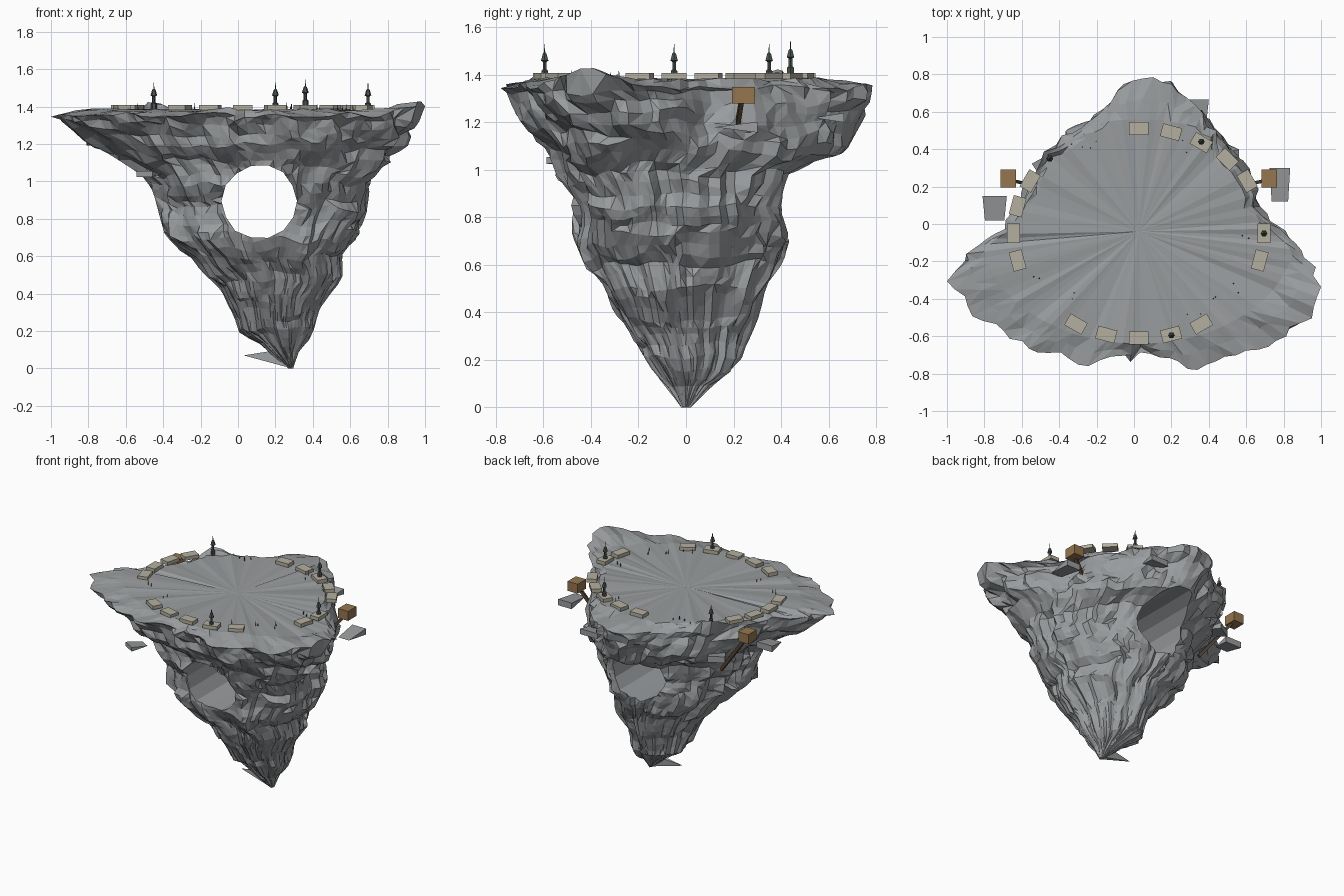
import bpy, bmesh, math, random
from mathutils import Vector, noise

if "Cube" in bpy.data.objects:
    bpy.data.objects.remove(bpy.data.objects["Cube"])

random.seed(4)
COLS, CX = 96, 0.025


def mat(name, rgb):
    m = bpy.data.materials.new(name)
    m.diffuse_color = (*rgb, 1)
    m.use_nodes = True
    m.node_tree.nodes["Principled BSDF"].inputs["Base Color"].default_value = m.diffuse_color
    return m


ROCK = mat("grey_rock", (0.32, 0.335, 0.345))
STONE = mat("pale_stone", (0.46, 0.43, 0.35))
WOOD = mat("wood", (0.30, 0.18, 0.08))
DARKWOOD = mat("dark_wood", (0.09, 0.06, 0.04))
SLATE = mat("dark_slate", (0.07, 0.09, 0.085))


def make(name, verts, faces, material):
    me = bpy.data.meshes.new(name)
    me.from_pydata([tuple(v) for v in verts], [], faces)
    bm = bmesh.new()
    bm.from_mesh(me)
    bmesh.ops.recalc_face_normals(bm, faces=bm.faces)
    bm.to_mesh(me)
    bm.free()
    ob = bpy.data.objects.new(name, me)
    bpy.context.collection.objects.link(ob)
    me.materials.append(material)
    return ob


def box(name, loc, size, rz, material):
    v = [(x * size[0] / 2, y * size[1] / 2, z * size[2] / 2)
         for x in (-1, 1) for y in (-1, 1) for z in (-1, 1)]
    f = [(0, 1, 3, 2), (4, 6, 7, 5), (0, 4, 5, 1), (2, 3, 7, 6), (0, 2, 6, 4), (1, 5, 7, 3)]
    ob = make(name, v, f, material)
    ob.location, ob.rotation_euler = loc, (0, 0, rz)
    return ob


def lathe(name, profile, loc, sides, material):
    v = [(r * math.cos(2 * math.pi * i / sides), r * math.sin(2 * math.pi * i / sides), z)
         for r, z in profile for i in range(sides)]
    f = [(k * sides + i, k * sides + (i + 1) % sides, (k + 1) * sides + (i + 1) % sides, (k + 1) * sides + i)
         for k in range(len(profile) - 1) for i in range(sides)]
    f += [tuple(range(sides)), tuple(range(len(v) - sides, len(v)))]
    make(name, v, f, material).location = loc


# Plan outline of the rim, resampled evenly
PLAN = [(1, -.33), (.93, -.52), (.75, -.62), (.6, -.66), (.45, -.75), (.3, -.78), (.2, -.72), (.05, -.65),
        (-.1, -.71), (-.3, -.73), (-.45, -.66), (-.6, -.65), (-.7, -.58), (-.87, -.48), (-1, -.3),
        (-.93, -.19), (-.85, -.1), (-.7, -.02), (-.64, .1), (-.56, .22), (-.48, .38), (-.37, .46),
        (-.21, .53), (-.13, .64), (-.06, .75), (.1, .79), (.2, .73), (.28, .65), (.42, .5),
        (.47, .37), (.6, .24), (.63, .1), (.71, .02), (.85, -.1), (.95, -.2)]
seg = [Vector(p) for p in PLAN] + [Vector(PLAN[0])]
lens = [(seg[i + 1] - seg[i]).length for i in range(len(PLAN))]
outline = []
for k in range(COLS):
    d, i = k * sum(lens) / COLS, 0
    while d > lens[i]:
        d, i = d - lens[i], i + 1
    outline.append(seg[i].lerp(seg[i + 1], d / lens[i]))

# Silhouette by height: z, left x, right x, front y, back y
LEVELS = [(0.0, .27, .295, -.02, .02), (.1, .16, .33, -.09, .13), (.2, .01, .40, -.17, .23),
          (.4, -.08, .47, -.30, .31), (.5, -.16, .56, -.34, .34), (.6, -.25, .56, -.42, .40),
          (.7, -.39, .64, -.48, .44), (.85, -.43, .69, -.48, .42), (1.0, -.48, .71, -.56, .50),
          (1.05, -.54, .75, -.58, .64), (1.2, -.77, .91, -.70, .74), (1.3, -.91, .95, -.74, .78),
          (1.37, -1, 1, -.78, .785)]


def level(z):
    for a, b in zip(LEVELS, LEVELS[1:]):
        if z <= b[0]:
            t = (z - a[0]) / (b[0] - a[0])
            return [p + (q - p) * t for p, q in zip(a, b)][1:]
    return LEVELS[-1][1:]


# Cliff rings, from the tip up: lobed plan on top, rounder with vertical creases below
NZ = 32
rings = []
for j in range(NZ + 1):
    z = 1.37 * j / NZ
    h = z / 1.37
    blend = .72 * min(1, (1 - h) / .3)
    xl, xr, yl, yr = level(z)
    pts = []
    for p in outline:
        a = math.atan2(p.y / .78, p.x)
        q = p.lerp(Vector((math.cos(a) * .85, math.sin(a) * .75)), blend)
        c, s = math.cos(a), math.sin(a)
        rib = .5 - 2 * abs(noise.noise((c * 3 + .9 * z, s * 3, z * .9)))
        chunk = noise.cell((c * 5 + noise.noise((0, a, z * 4)), s * 5, z * 8))
        strata = noise.noise((c * 2, s * 2, z * 11 + 7))
        fine = noise.noise((c * 14, s * 14, z * 9))
        k = 1 + (.14 * (1 - h) + .04) * rib + .04 * (chunk - .5) + .04 * h * strata + .05 * fine
        if j == NZ:
            k = 1 + .06 * fine
        pts.append(q * k)
    x0, x1 = min(p.x for p in pts), max(p.x for p in pts)
    y0, y1 = min(p.y for p in pts), max(p.y for p in pts)
    ring = []
    for p in pts:
        x = xl + (xr - xl) * (p.x - x0) / (x1 - x0)
        y = yl + (yr - yl) * (p.y - y0) / (y1 - y0)
        dz = .04 * noise.noise((x * 7, y * 7, z * 9)) * min(1, j / 4)
        if j == NZ:
            bump = math.exp(-((x - .93) ** 2 + (y + .4) ** 2) / .03) + math.exp(-((x + .45) ** 2 + (y - .38) ** 2) / .02)
            dz = .07 * bump - .02 + .03 * noise.noise((x * 6, y * 6, 3))
        ring.append((x, y, max(0, z + dz)))
    rings.append(ring)

# Plateau: an oval floor inside the ragged rim, then a fan to the centre
mid, floor = [], []
for x, y, z in rings[-1]:
    u, v = x - CX, y + .04
    k = min(.93, 1 / math.hypot(u / .84, v / .6))
    floor.append((CX + u * k, -.04 + v * k, 1.381 + .02 * noise.noise((x * 8, y * 8, 5))))
    m = (1 + k) / 2
    mid.append((CX + u * m, -.04 + v * m, (z + 1.383) / 2 + .025 * noise.noise((x * 9, y * 9, 1))))
rings += [mid, floor]
verts = [v for r in rings for v in r]
faces = []
for j in range(len(rings) - 1):
    for i in range(COLS):
        a, b = j * COLS + i, j * COLS + (i + 1) % COLS
        c, d = b + COLS, a + COLS
        faces += [(a, b, c), (a, c, d)] if random.random() < .5 else [(a, b, d), (b, c, d)]
verts += [(.285, 0, 0), (CX, -.04, 1.38)]
n, base = len(verts), (len(rings) - 1) * COLS
for i in range(COLS):
    faces += [((i + 1) % COLS, i, n - 2), (base + i, base + (i + 1) % COLS, n - 1)]
rock = make("floating_rock", verts, faces, ROCK)

# Tunnel through the rock from front to back
N = 14
rad = [.2 + random.uniform(-.006, .01) for _ in range(N)]
tv = [(.115 + r * math.cos(2 * math.pi * i / N), y, .895 + r * .98 * math.sin(2 * math.pi * i / N))
      for y in (-1.2, 1.2) for i, r in enumerate(rad)]
tf = [(i, (i + 1) % N, (i + 1) % N + N, i + N) for i in range(N)] + [tuple(range(N)), tuple(range(N, 2 * N))]
cutter = make("tunnel_cutter", tv, tf, ROCK)
cutter.hide_render = True
mod = rock.modifiers.new("tunnel", 'BOOLEAN')
mod.object, mod.operation, mod.solver = cutter, 'DIFFERENCE', 'EXACT'
mod.use_self = True
bpy.context.view_layer.objects.active = rock
bpy.ops.object.modifier_apply(modifier="tunnel")
bpy.data.objects.remove(cutter)

# Ring of paving blocks
for deg in (90, 75, 60, 45, 30, 0, -15, -60, -75, -90, -105, -120, -165, 180, 165, 150):
    a = math.radians(deg)
    box("paving_block", (CX + .67 * math.cos(a), -.05 + .56 * math.sin(a), 1.396), (.105, .07, .026),
        a - math.pi / 2, STONE)

# Stone lanterns with pointed roofs
for x, y, z in ((.695, -.05, 1.405), (.36, .44, 1.42), (.2, -.595, 1.405), (-.45, .35, 1.405)):
    lathe("lantern", [(.016, -.02), (.016, .012), (.009, .018), (.009, .05), (.018, .055),
                      (.009, .085), (.003, .09), (.001, .125)], (x, y, z), 6, SLATE)

# Tufts of thin spikes on the plateau
for x, y in ((-.52, -.26), (-.35, -.4), (-.2, .42), (.57, -.35), (.6, -.1), (.43, -.42), (.32, -.46),
             (-.3, .4), (-.62, .08), (.25, .42)):
    for _ in range(2):
        lathe("spike", [(.004, 0), (.001, random.uniform(.02, .05))],
              (x + random.uniform(-.04, .04), y + random.uniform(-.04, .04), 1.375), 4, SLATE)

# Hanging huts on slanted struts, mirrored left and right
for s in (-1, 1):
    box("hut", (CX + s * .698, .243, 1.315), (.082, .097, .07), 0, WOOD)
    a, b = Vector((CX + s * .69, .235, 1.30)), Vector((CX + s * .44, .18, .97))
    strut = box("strut", (a + b) / 2, (.018, .022, (b - a).length), 0, DARKWOOD)
    strut.rotation_euler = (a - b).to_track_quat('Z', 'Y').to_euler()


# Tapered stone ledges jutting from the cliff
def ledge(loc, size, rz):
    w, d, t = size
    v = [(-w * .4, -d / 2, 0), (w * .4, -d / 2, 0), (w / 2, d / 2, t / 2), (-w / 2, d / 2, t / 2),
         (w / 2, d / 2, -t / 2), (-w / 2, d / 2, -t / 2)]
    ob = make("ledge", v, [(0, 1, 2, 3), (0, 5, 4, 1), (2, 4, 5, 3), (0, 3, 5), (1, 4, 2)], ROCK)
    ob.location, ob.rotation_euler = loc, (0, 0, rz)


ledge((.78, .21, 1.18), (.11, .18, .045), 0)
ledge((-.745, .085, 1.215), (.13, .13, .045), 0)
ledge((.33, .60, 1.22), (.14, .13, .04), 0)
ledge((-.46, .29, 1.13), (.12, .14, .045), .5)
ledge((-.47, -.51, 1.04), (.1, .12, .03), 2.6)

# Loose shard at the foot
make("shard", [(.03, -.005, .07), (.29, -.02, 0), (.28, -.01, .11), (.29, .015, .003), (.28, .02, .10)],
     [(0, 1, 2), (0, 4, 3), (0, 3, 1), (0, 2, 4), (1, 3, 4, 2)], ROCK)
